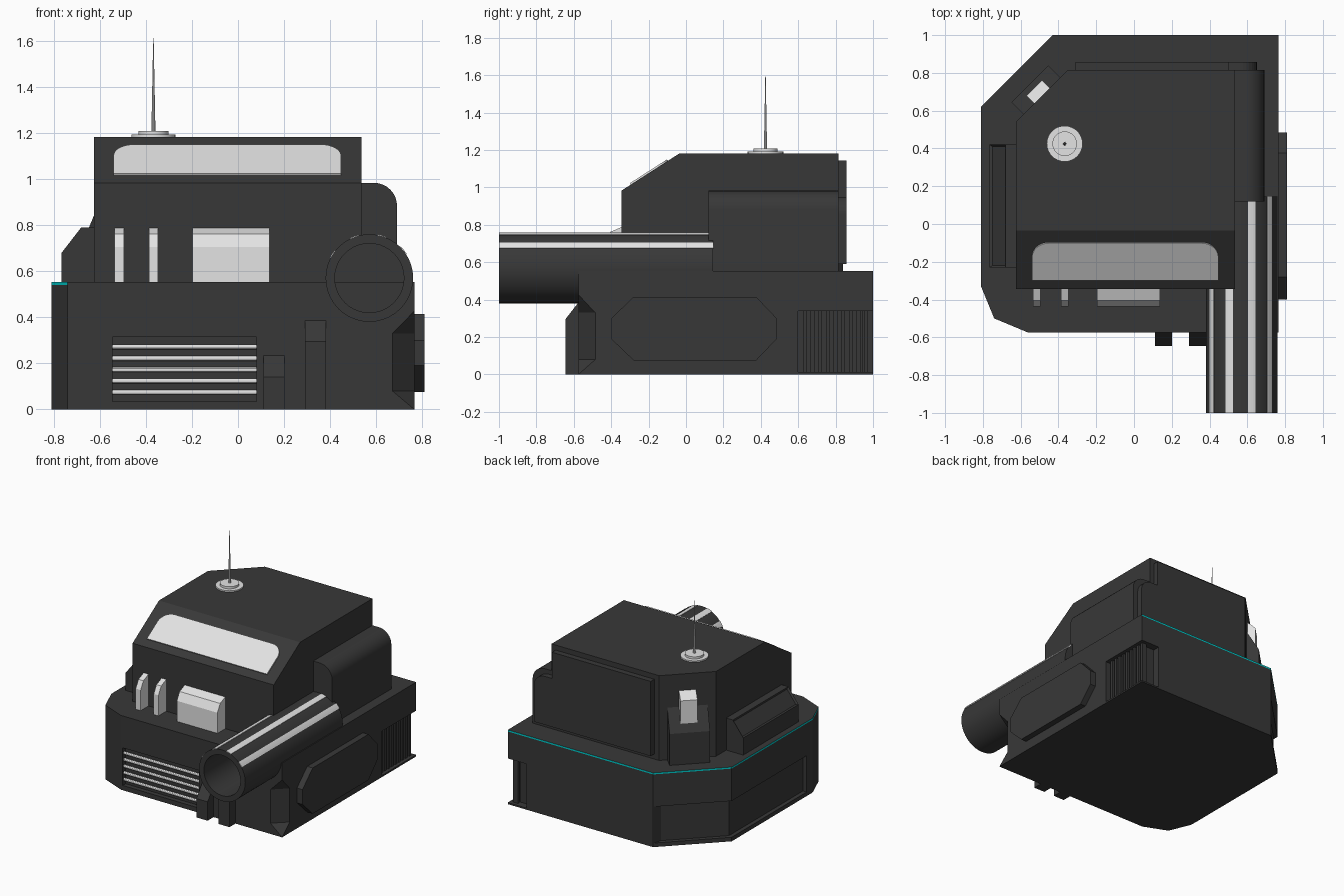
import bpy, bmesh
from math import sin, cos, pi, radians
from mathutils import Vector

if "Cube" in bpy.data.objects:
    bpy.data.objects.remove(bpy.data.objects["Cube"])


def material(name, rgb):
    m = bpy.data.materials.new(name)
    m.diffuse_color = (*rgb, 1)
    m.use_nodes = True
    m.node_tree.nodes["Principled BSDF"].inputs["Base Color"].default_value = m.diffuse_color
    return m


DARK = material("charcoal", (0.039, 0.039, 0.039))
LIGHT = material("pale grey", (0.77, 0.77, 0.77))
CYAN = material("cyan", (0.0, 0.62, 0.62))


def finish(name, bm, mat, smooth=False):
    bmesh.ops.recalc_face_normals(bm, faces=bm.faces)
    mesh = bpy.data.meshes.new(name)
    bm.to_mesh(mesh)
    bm.free()
    mesh.materials.append(mat)
    ob = bpy.data.objects.new(name, mesh)
    bpy.context.collection.objects.link(ob)
    if smooth:
        bpy.ops.object.select_all(action='DESELECT')
        ob.select_set(True)
        bpy.context.view_layer.objects.active = ob
        bpy.ops.object.shade_smooth_by_angle(angle=radians(30))
    return ob


# Axis maps: profile (u, v) swept along w
def XY(u, v, w): return (u, v, w)
def XZ(u, v, w): return (u, w, v)
def YZ(u, v, w): return (w, u, v)


def prism(name, pts, axes, lo, hi, mat=DARK, smooth=False):
    bm = bmesh.new()
    a = [bm.verts.new(axes(u, v, lo)) for u, v in pts]
    b = [bm.verts.new(axes(u, v, hi)) for u, v in pts]
    bm.faces.new(a)
    bm.faces.new(b)
    for i in range(len(pts)):
        j = (i + 1) % len(pts)
        bm.faces.new((a[i], a[j], b[j], b[i]))
    return finish(name, bm, mat, smooth)


def box(name, x0, x1, y0, y1, z0, z1, mat=DARK):
    return prism(name, [(x0, y0), (x1, y0), (x1, y1), (x0, y1)], XY, z0, z1, mat)


def arc(cx, cy, r, a0, a1, n=8):
    return [(cx + r * cos(radians(a0 + (a1 - a0) * i / n)),
             cy + r * sin(radians(a0 + (a1 - a0) * i / n))) for i in range(n + 1)]


def lathe(name, profile, axes, cu, cv, n, mat, smooth=True):
    # profile of (radius, along-axis); both ends capped
    bm = bmesh.new()
    rings = [[bm.verts.new(axes(cu + r * cos(2 * pi * i / n), cv + r * sin(2 * pi * i / n), w))
              for i in range(n)] for r, w in profile]
    for p, q in zip(rings, rings[1:]):
        for i in range(n):
            j = (i + 1) % n
            bm.faces.new((p[i], p[j], q[j], q[i]))
    bm.faces.new(rings[0])
    bm.faces.new(rings[-1])
    return finish(name, bm, mat, smooth)


def cut(target, cutter):
    mod = target.modifiers.new("cut", 'BOOLEAN')
    mod.operation, mod.solver, mod.object = 'DIFFERENCE', 'EXACT', cutter
    cutter.hide_render = True
    bpy.ops.object.select_all(action='DESELECT')
    target.select_set(True)
    bpy.context.view_layer.objects.active = target
    bpy.ops.object.modifier_apply(modifier=mod.name)
    bpy.data.objects.remove(cutter, do_unlink=True)


# Lower hull, with a thin top slab carrying the cyan line on the left and back
outline = [(-0.81, 0.62), (-0.43, 1.0), (0.765, 1.0), (0.765, -0.575),
           (-0.56, -0.575), (-0.74, -0.5), (-0.81, -0.33)]
hull = prism("lower_hull", outline, XY, 0, 0.54)
slab = prism("hull_top_slab", outline, XY, 0.54, 0.552)
slab.data.materials.append(CYAN)
for f in slab.data.polygons:
    if f.normal.x < -0.6 or f.normal.y > 0.6:
        f.material_index = 1

# Recesses: front grille, back right vent corner, left side panel
cut(hull, box("grille_cutter", -0.545, 0.08, -0.7, -0.54, 0.035, 0.315))
cut(hull, box("vent_cutter", 0.705, 0.9, 0.6, 1.1, 0.012, 0.34))
cut(hull, box("vent_back_cutter", 0.61, 0.9, 0.945, 1.1, 0.012, 0.34))
cut(hull, prism("panel_cutter", [(-0.435, 0.995), (-0.45, 0.938), (-0.78, 0.608), (-0.78, -0.26),
                                 (-0.9, -0.26), (-0.9, 0.65), (-0.45, 1.1)], XY, 0.03, 0.3))

# Pointed chamfer cut out of the front right corner
A, B, C = Vector((0.67, -0.575)), Vector((0.765, -0.485)), Vector((0.765, -0.575))
M = (A + B) / 2
bm = bmesh.new()
for p, zs in ((A, (0.08, 0.33)), (B, (0.08, 0.33)), (C, (-0.04, 0.475))):
    q = M + (p - M) * 1.5
    for z in zs:
        bm.verts.new((q.x, q.y, z))
bmesh.ops.convex_hull(bm, input=bm.verts)
cut(hull, finish("corner_cutter", bm, DARK))

# Grille bars and vent ribs
for i in range(5):
    lathe(f"grille_bar_{i}", [(0.011, -0.545), (0.011, 0.08)], YZ, -0.556, 0.075 + 0.049 * i, 12, LIGHT)
for i in range(9):
    y = 0.625 + 0.041 * i
    box(f"vent_rib_{i}", 0.70, 0.74, y, y + 0.02, 0.01, 0.342)

# Front brackets and right side octagon panel
for name, x, fold, top in (("short_bracket", 0.11, 0.14, 0.245), ("tall_bracket", 0.29, 0.295, 0.395)):
    prism(name, [(-0.56, 0), (-0.645, 0), (-0.645, fold), (-0.575, top - 0.01), (-0.56, top)],
          YZ, x, x + 0.092)
prism("side_panel", [(-0.28, 0.415), (0.375, 0.415), (0.485, 0.3), (0.485, 0.19),
                     (0.375, 0.075), (-0.28, 0.075), (-0.4, 0.19), (-0.4, 0.3)], YZ, 0.75, 0.81)

# Cabin: sloped front profile, back left corner sliced off
cabin = prism("cabin", [(-0.345, 0.54), (-0.345, 0.983), (-0.035, 1.182), (0.815, 1.182), (0.815, 0.54)],
              YZ, -0.625, 0.535)
cut(cabin, prism("cabin_cutter", [(-0.825, 0.34), (-0.14, 1.025), (-0.825, 1.025)], XY, 0.5, 1.3))

# Windscreen plate lying on the slope
base, top = Vector((0, -0.345, 0.983)), Vector((0, -0.035, 1.182))
along = (top - base).normalized()
out = Vector((0, -along.z, along.y))
def slope(u, v, w): return Vector((u, 0, 0)) + base + along * v + out * w
prism("windscreen", [(-0.54, 0.06), (0.447, 0.06)] + arc(0.357, 0.205, 0.09, 0, 90)
      + arc(-0.45, 0.205, 0.09, 90, 180), slope, -0.005, 0.009, LIGHT)

# Pale fittings under the windscreen
for name, x0, x1 in (("left_bar", -0.535, -0.494), ("middle_bar", -0.387, -0.348), ("front_box", -0.197, 0.137)):
    prism(name, [(-0.34, 0.55), (-0.437, 0.55), (-0.437, 0.705), (-0.405, 0.762), (-0.34, 0.79)],
          YZ, x0, x1, LIGHT)

# Rounded right housing and stepped back plate
prism("right_housing", [(0.5, 0.54), (0.69, 0.54)] + arc(0.59, 0.883, 0.1, 0, 90) + [(0.5, 0.983)],
      XZ, 0.12, 0.815, smooth=True)
prism("back_plate", [(-0.31, 0.59), (0.65, 0.59)] + arc(0.56, 0.86, 0.09, 0, 90)
      + [(0.5, 0.95), (0.5, 1.145), (-0.31, 1.145)], XZ, 0.8, 0.858)

# Left pod with a sunken sloped panel
pod = prism("left_pod", [(-0.6, 0.54), (-0.765, 0.54), (-0.765, 0.68), (-0.68, 0.79), (-0.6, 0.79)],
            XZ, -0.23, 0.42)
bm = bmesh.new()
bm.from_mesh(pod.data)
bm.normal_update()
bmesh.ops.inset_individual(bm, faces=[f for f in bm.faces if f.normal.x < -0.3 and f.normal.z > 0.3],
                           thickness=0.015, depth=-0.012)
bm.to_mesh(pod.data)
bm.free()

# Corner pod and lamp on the sliced cabin corner
s = 0.5 ** 0.5
def corner(d, z, w): return (-0.487 - s * d + s * w, 0.678 + s * d + s * w, z)
prism("corner_pod", [(-0.03, 0.54), (0.09, 0.54), (0.09, 0.785), (0, 0.94), (-0.03, 0.94)], corner, -0.138, 0.138)
prism("corner_lamp", [(-0.02, 0.8), (0.058, 0.8), (0.058, 1.01), (0, 1.06), (-0.02, 1.06)],
      corner, -0.058, 0.058, LIGHT)

# Hollow barrel with four pale strips along its top
lathe("barrel", [(0.19, 0.145), (0.19, -1.0), (0.15, -1.0), (0.15, -0.5)], XZ, 0.57, 0.57, 40, DARK)
for i, a in enumerate((39, 74, 110, 147)):
    strip = arc(0.57, 0.57, 0.193, a - 6, a + 6, 3) + arc(0.57, 0.57, 0.186, a + 6, a - 6, 3)
    prism(f"barrel_strip_{i}", strip, XZ, -1.0, 0.147, LIGHT)

# Antenna
lathe("antenna_base", [(0.095, 1.18), (0.095, 1.192), (0.065, 1.192), (0.065, 1.208)],
      XY, -0.367, 0.425, 32, LIGHT)
lathe("antenna_spike", [(0.009, 1.2), (0.001, 1.612)], XY, -0.367, 0.425, 10, LIGHT)
